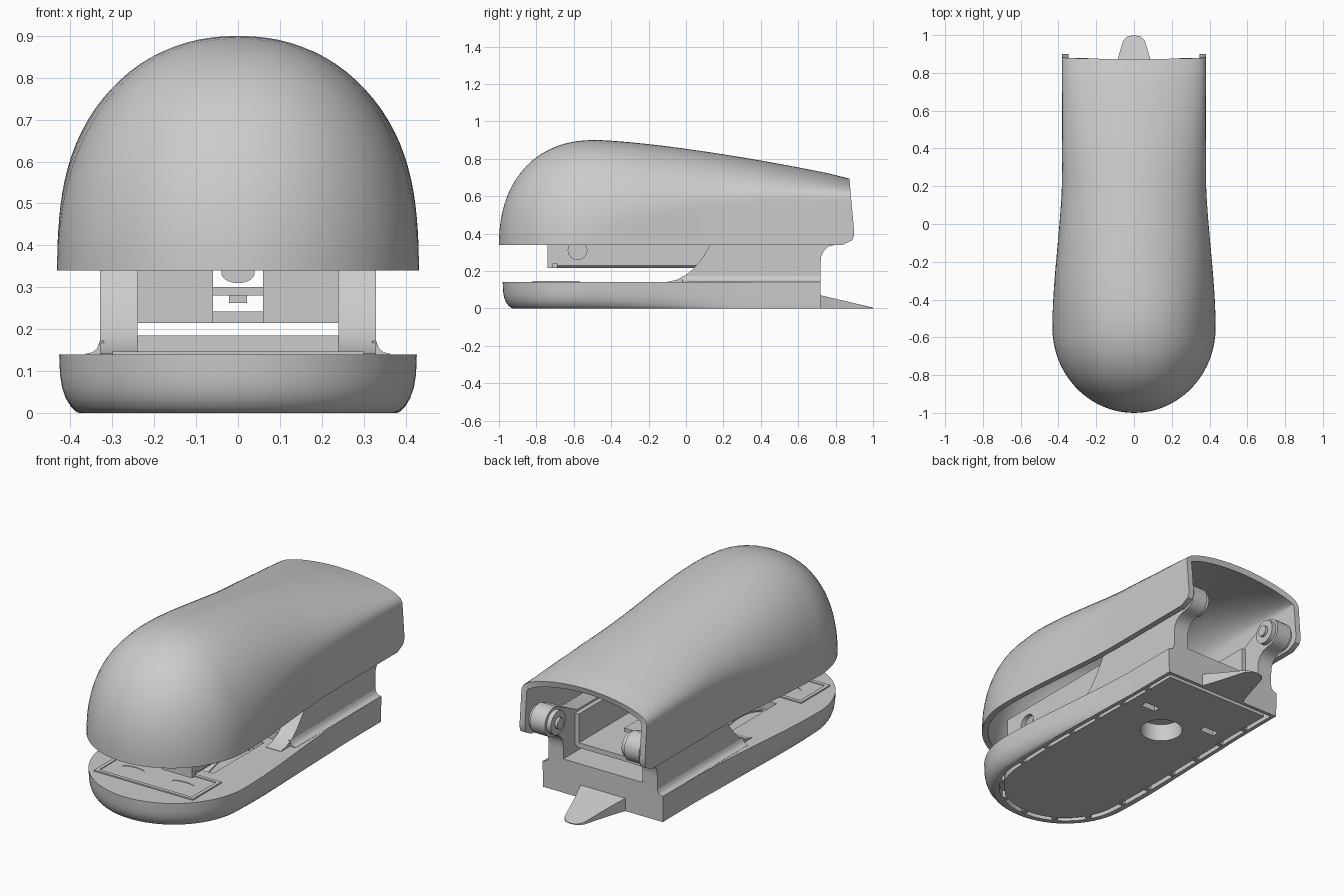
import bpy, bmesh, math
from mathutils import Vector

if "Cube" in bpy.data.objects:
    bpy.data.objects.remove(bpy.data.objects["Cube"])


def finish(name, bm, recalc=True, smooth=True):
    bmesh.ops.remove_doubles(bm, verts=bm.verts, dist=1e-5)
    if recalc:
        bmesh.ops.recalc_face_normals(bm, faces=bm.faces)
    me = bpy.data.meshes.new(name)
    bm.to_mesh(me)
    bm.free()
    ob = bpy.data.objects.new(name, me)
    bpy.context.collection.objects.link(ob)
    if smooth:
        shade(ob)
    return ob


def activate(ob):
    bpy.ops.object.select_all(action='DESELECT')
    ob.select_set(True)
    bpy.context.view_layer.objects.active = ob


def shade(ob):
    activate(ob)
    bpy.ops.object.shade_smooth_by_angle(angle=math.radians(32))


def loft(name, rings, closed, recalc=True):
    bm = bmesh.new()
    vs = [[bm.verts.new(p) for p in r] for r in rings]
    n = len(rings[0])
    for a, b in zip(vs, vs[1:]):
        for j in range(n if closed else n - 1):
            k = (j + 1) % n
            bm.faces.new((a[j], b[j], b[k], a[k]))
    if closed:
        bm.faces.new(vs[0])
        bm.faces.new(vs[-1])
    return finish(name, bm, recalc)


def prism(name, pts, axis, a, b):
    put = {'x': lambda p, d: (d, p[0], p[1]), 'y': lambda p, d: (p[0], d, p[1]),
           'z': lambda p, d: (p[0], p[1], d)}[axis]
    return loft(name, [[put(p, d) for p in pts] for d in (a, b)], True)


def box(name, x0, x1, y0, y1, z0, z1):
    return prism(name, [(x0, y0), (x1, y0), (x1, y1), (x0, y1)], 'z', z0, z1)


def disc(name, axis, c, r, a, b, ry=None, n=32):
    pts = [(c[0] + r * math.cos(t), c[1] + (ry or r) * math.sin(t))
           for t in (2 * math.pi * i / n for i in range(n))]
    return prism(name, pts, axis, a, b)


def cut(ob, cutters):
    for c in cutters:
        activate(ob)
        m = ob.modifiers.new("cut", 'BOOLEAN')
        m.operation, m.solver, m.object = 'DIFFERENCE', 'EXACT', c
        bpy.ops.object.modifier_apply(modifier=m.name)
        bpy.data.objects.remove(c, do_unlink=True)
    shade(ob)


def clamp(v):
    return max(0.0, min(1.0, v))


# Cover: open shell lofted along y, dome nose and boxier arched tail
def cover_ring(y):
    s = clamp((y + .55) / .85)
    s = s * s * (3 - 2 * s)
    w = .432 - .052 * s
    if y < -.55:
        w *= math.sqrt(max(0, 1 - ((y + .55) / .45) ** 2))
    if y < -.48:
        h = .56 * max(0, 1 - (abs(y + .48) / .52) ** 2.3) ** (1 / 2.2)
    else:
        h = .56 - .2 * ((y + .48) / 1.35) ** 1.4
    wall = .26 * (1 - (1 - clamp((y + .55) / 1.4)) ** 3)
    e = 2 / (2.2 - .35 * s)
    half = [(w, 0)]
    for i in range(61):
        t = math.pi / 2 * i / 60
        half.append((w * max(0, math.cos(t)) ** e, wall + (h - wall) * math.sin(t) ** e))
    # even spacing along the section
    d = [0]
    for p, q in zip(half, half[1:]):
        d.append(d[-1] + math.dist(p, q))
    N, out, k = 26, [], 0
    for i in range(N + 1):
        g = d[-1] * i / N
        while k < len(d) - 2 and d[k + 1] < g:
            k += 1
        f = clamp((g - d[k]) / max(1e-9, d[k + 1] - d[k]))
        out.append(Vector(half[k]).lerp(Vector(half[k + 1]), f))
    out[-1].x = 0
    ring = []
    wt = clamp((y - .76) / .14)
    for x, z in [(p.x, p.y) for p in out] + [(-p.x, p.y) for p in out[-2::-1]]:
        back = .09 * max(0, z - .06)
        if z < .06:
            back = .06 - math.sqrt(max(0, .06 ** 2 - (.06 - z) ** 2))
        ring.append((x, y - wt * back, z + .34))
    return ring


ys = [-.5 - .5 * math.cos(math.pi / 2 * i / 18) for i in range(19)]
ys += [-.5 + 1.26 * i / 24 for i in range(1, 25)] + [.8, .85, .9]
cover = loft("cover", [cover_ring(y) for y in ys], False, recalc=False)
m = cover.modifiers.new("thickness", 'SOLIDIFY')
m.thickness, m.offset = .032, -1
activate(cover)
bpy.ops.object.modifier_apply(modifier=m.name)
shade(cover)


# Base: rounded outline stacked in layers, with a groove round the foot pad
def base_half(y):
    s = clamp((y + .55) / 1.0)
    return .427 - .062 * s * s * (3 - 2 * s)


side = [(base_half(y), y) for y in (.72 - 1.27 * i / 14 for i in range(14))]
side += [(.427 * math.cos(t), -.55 - .43 * math.sin(t))
         for t in (math.pi / 2 * i / 16 for i in range(17))]
side[-1] = (0, -.98)
outline = side + [(-x, y) for x, y in side[-2::-1]]


def base_ring(z, rounding, inset, rear):
    ring = []
    for x, y in outline:
        # edge rounding fades out toward the square rear
        k = 1 - (inset + rounding * (1 - .95 * clamp((y + .55) / .8))) / .427
        ring.append((x * k, -.55 + (y + .55) * k if y < -.55 else (y - rear if y > .71 else y), z))
    return ring


base = loft("base", [base_ring(*l) for l in (
    (.14, 0, 0, 0), (.09, .002, 0, 0), (.06, .007, 0, 0), (.035, .016, 0, 0), (.015, .03, 0, 0),
    (.004, .043, 0, 0), (0, .053, 0, 0), (0, .053, .025, .02), (.04, .053, .025, .02),
    (.04, .053, .05, .045), (.003, .053, .05, .045))], True)
cut(base, [disc("hole_cutter", 'z', (0, .22), .11, -.1, .1),
           box("slot_cutter", .155, .245, .35, .39, -.1, .04),
           box("slot_cutter", -.245, -.155, .35, .39, -.1, .04),
           box("trough_cutter", -.2, .2, -.5, -.06, .09, .3)])

# Small ribs bridging the groove
for sx in (1, -1):
    for y in (-.5, -.3, -.1, .1, .3, .5):
        r = .053 * (1 - .95 * clamp((y + .55) / .8))
        x = base_half(y) - r - .037
        box("groove_rib", sx * x - .018, sx * x + .018, y - .012, y + .012, .001, .045)
for i in range(1, 6):
    t = math.pi * i / 6
    disc("groove_rib", 'z', (.337 * math.cos(t), -.55 - .34 * math.sin(t)), .017, .001, .045, n=8)

# Leaf spring in the trough
arc = [(-.48 + .4 * i / 12, .095 + .04 * math.sin(math.pi * i / 12)) for i in range(13)]
prism("leaf_spring", arc + [(y, z - .008) for y, z in arc[::-1]], 'x', -.13, .13)

# Anvil plate with raised rim and two staple pits
anvil = box("anvil_plate", -.3, .3, -.82, -.57, .13, .147)
cut(anvil, [box("rim_cutter", -.28, .28, -.8, -.59, .143, .2)]
    + [disc("pit_cutter", 'z', (sx * .15, -.69), .065, .135, .2, ry=.022) for sx in (1, -1)])

# Rear floor between uprights
box("base_floor", -.24, .24, .0, .72, .13, .185)

# Side uprights with hinge ends and foot fillets
boss = [(.8 + .08 * math.cos(t), .42 + .08 * math.sin(t))
        for t in (math.radians(100 - 190 * i / 16) for i in range(17))]
profile = [(-.1, .135), (-.1, .142), (-.05, .152), (0, .177), (.04, .212), (.09, .273), (.13, .34),
           (.17, .41), (.6, .41), (.7, .46)] + boss + [(.76, .33), (.735, .305), (.722, .275),
                                                     (.72, .24), (.72, .135)]
for sx in (1, -1):
    prism("upright", profile, 'x', sx * .24, sx * .33)
    foot = [(.32, .135), (.364, .135), (.364, .141), (.347, .145), (.336, .155), (.33, .172), (.32, .172)]
    prism("upright_fillet", [(sx * x, z) for x, z in foot], 'y', -.02, .72)
    disc("hinge_boss", 'x', (.8, .42), .065, sx * .215, sx * .35)
    disc("hinge_pin", 'x', (.8, .42), .03, sx * .2, sx * .215, n=20)

# Magazine: open channel with round side holes and split front wall
magazine = prism("magazine", [(-.24, .40), (-.24, .23), (-.225, .215), (.225, .215), (.24, .23),
                              (.24, .40), (.215, .40), (.215, .242), (-.215, .242), (-.215, .40)],
                 'y', -.69, .62)
cut(magazine, [disc("side_hole_cutter", 'x', (-.58, .31), .05, -.4, .4)])
for sx in (1, -1):
    box("magazine_front", sx * .06, sx * .24, -.74, -.71, .215, .40)
    box("magazine_front_side", sx * .215, sx * .24, -.72, -.68, .24, .40)
    box("inner_guide", sx * .07, sx * .1, -.66, -.2, .242, .40)
box("magazine_front_sill", -.06, .06, -.73, -.69, .215, .242)
box("staple_rail", -.06, .06, -.68, .45, .28, .30)
box("rail_tongue", -.022, .022, -.7, -.5, .262, .282)
disc("driver_tab", 'y', (0, .335), .04, -.72, -.66, ry=.025)
box("driver_block", -.12, .12, -.68, -.2, .345, .42)
box("rear_bridge", -.215, .215, .1, .3, .37, .395)

# Rear tail wedge
plan = [(.14, .71), (.115, .78), (.09, .86), (.07, .93), (.058, .97), (.035, .993), (0, 1)]
plan = plan + [(-x, y) for x, y in plan[-2::-1]]
loft("tail", [[(x, y, 0) for x, y in plan],
              [(x, y, .004 + .066 * (1 - y) / .28) for x, y in plan]], True)
